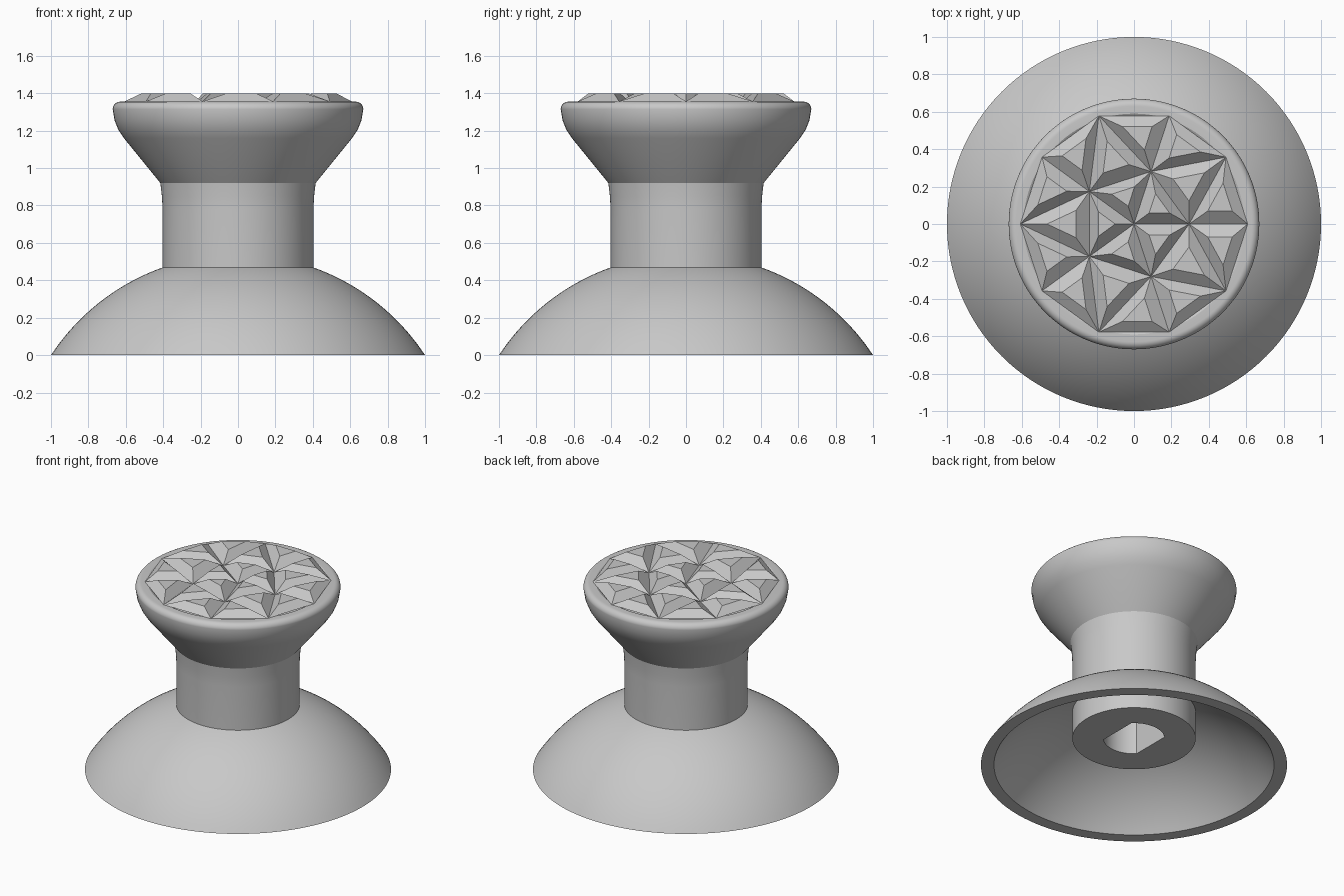
import bpy, bmesh, math
from mathutils import Vector

cube = bpy.data.objects.get("Cube")
if cube:
    bpy.data.objects.remove(cube, do_unlink=True)

SEGMENTS = 128
FLAT_X = 0.2 * math.cos(math.pi / 4)

grey = bpy.data.materials.new("light grey plastic")
grey.use_nodes = True
grey.diffuse_color = (0.58, 0.58, 0.58, 1)
grey.node_tree.nodes["Principled BSDF"].inputs["Base Color"].default_value = (0.58, 0.58, 0.58, 1)


def finish(name, bm, smooth=True):
    mesh = bpy.data.meshes.new(name)
    bm.to_mesh(mesh)
    bm.free()
    mesh.materials.append(grey)
    obj = bpy.data.objects.new(name, mesh)
    bpy.context.collection.objects.link(obj)
    if smooth:
        bpy.ops.object.select_all(action='DESELECT')
        obj.select_set(True)
        bpy.context.view_layer.objects.active = obj
        bpy.ops.object.shade_smooth_by_angle(angle=math.radians(25))
    return obj


def lathe(name, profile, flat_radius=0):
    """Spin (radius, z) points; radii up to flat_radius get two flat sides."""
    bm = bmesh.new()
    rings = []
    for r, z in profile:
        ring = []
        for i in range(SEGMENTS):
            a = 2 * math.pi * i / SEGMENTS
            x, y = r * math.cos(a), r * math.sin(a)
            if r <= flat_radius:
                x = max(-FLAT_X, min(FLAT_X, x))
            ring.append(bm.verts.new((x, y, z)))
        rings.append(ring)
    for low, high in zip(rings, rings[1:]):
        for i in range(SEGMENTS):
            j = (i + 1) % SEGMENTS
            bm.faces.new((low[i], low[j], high[j], high[i]))
    bmesh.ops.remove_doubles(bm, verts=bm.verts, dist=1e-5)
    return finish(name, bm)


def dome_arc(r_from, r_to, rim, steps=20):
    """Spherical arc that reaches z = 0 at the rim radius."""
    centre = -0.659
    radius = math.hypot(rim, centre)
    a, b = math.asin(r_from / radius), math.asin(r_to / radius)
    angles = [a + (b - a) * i / steps for i in range(steps + 1)]
    return [(radius * math.sin(t), centre + radius * math.cos(t)) for t in angles]


# Domed skirt: hollow inside, flat rim, outer shell
lathe("domed_skirt", dome_arc(0.40, 0.915, 0.915) + dome_arc(1.0, 0.40, 1.0))

# Stem with a socket that has two flat sides
lathe("stem", [(0, 0.75), (0.2, 0.75), (0.2, 0.2), (0.403, 0.2),
               (0.403, 0.78), (0.407, 0.85), (0.415, 0.92)], flat_radius=0.2)

# Flared head with a rounded lip and a shallow recess
lip = [(0.63 + 0.04 * math.cos(t * math.pi / 16), 1.315 + 0.04 * math.sin(t * math.pi / 16))
       for t in range(9)]
lathe("flared_head", [(0.415, 0.92), (0.61, 1.16), (0.64, 1.205), (0.66, 1.255)] + lip
      + [(0.59, 1.355), (0.55, 1.33), (0, 1.33)])


# Grip pattern of truncated three-sided pyramids
def polar(r, degrees, z):
    a = math.radians(degrees)
    return Vector((r * math.cos(a), r * math.sin(a), z))


def inner(i):
    return polar(0.295, 72 * i, 1.338)


def outer(j):
    return polar(0.608, 36 * j, 1.356)


hub = Vector((0, 0, 1.338))
grip = bmesh.new()


def pyramid(corners, scale):
    middle = sum(corners, Vector()) / 3
    base = [grip.verts.new(c) for c in corners]
    top = []
    for c in corners:
        p = middle.lerp(c, scale)
        top.append(grip.verts.new((p.x, p.y, 1.4)))
    grip.faces.new(top)
    for k in range(3):
        n = (k + 1) % 3
        grip.faces.new((base[k], base[n], top[n], top[k]))


for i in range(5):
    pyramid((hub, inner(i), inner(i + 1)), 0.37)
    pyramid((inner(i), outer(2 * i + 1), inner(i + 1)), 0.42)
    pyramid((inner(i), outer(2 * i), outer(2 * i + 1)), 0.42)
    pyramid((inner(i), outer(2 * i - 1), outer(2 * i)), 0.42)
finish("faceted_grip", grip, smooth=False)
